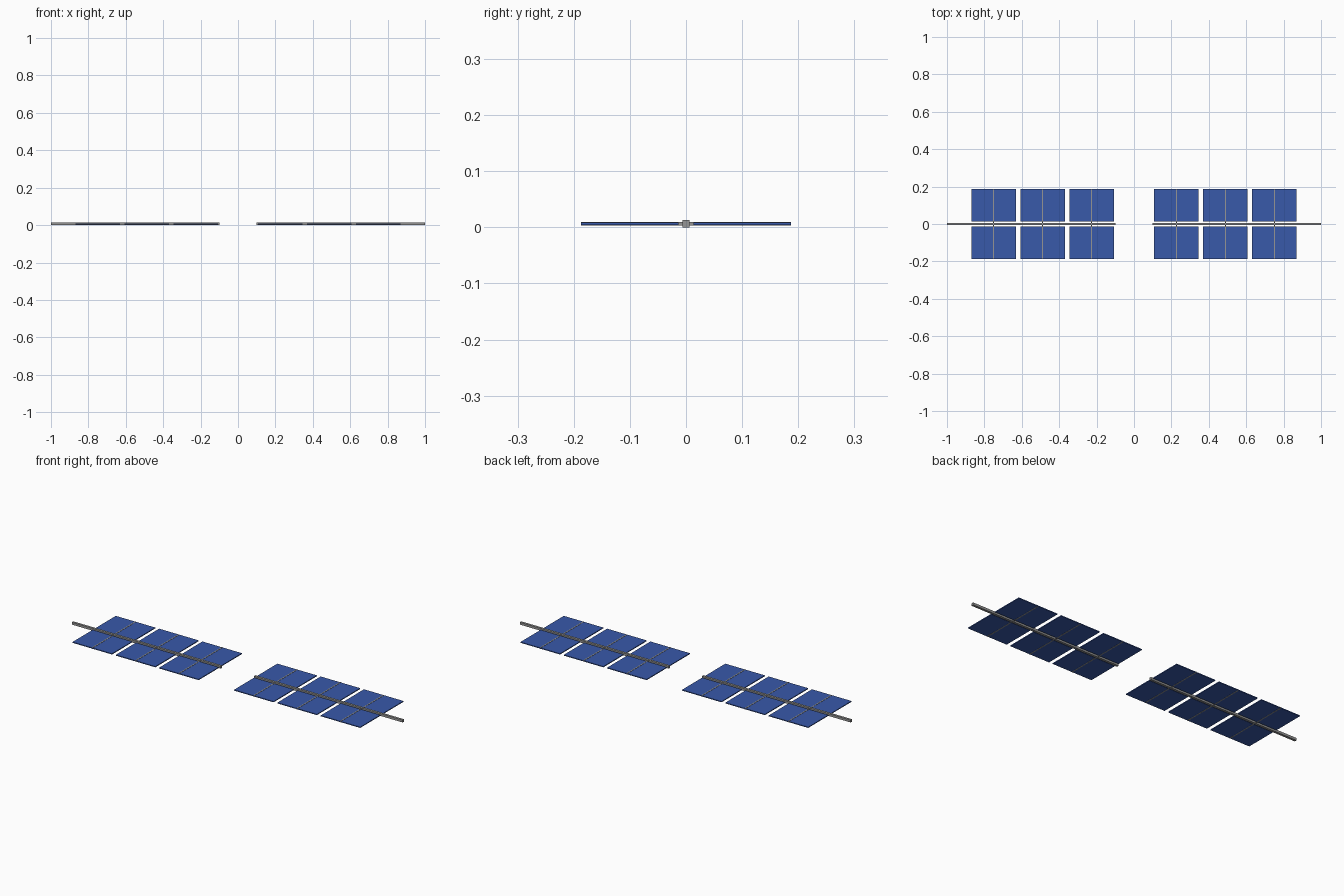
import bpy

if "Cube" in bpy.data.objects:
    bpy.data.objects.remove(bpy.data.objects["Cube"])

def material(name, rgb):
    m = bpy.data.materials.new(name)
    m.diffuse_color = (*rgb, 1.0)
    m.use_nodes = True
    m.node_tree.nodes["Principled BSDF"].inputs["Base Color"].default_value = m.diffuse_color
    return m


BLUE = material("panel blue", (0.04, 0.1, 0.4))
GREY = material("boom grey", (0.3, 0.3, 0.3))


def box(name, x0, x1, y0, y1, z0, z1, mat):
    bpy.ops.mesh.primitive_cube_add(
        size=1, location=((x0 + x1) / 2, (y0 + y1) / 2, (z0 + z1) / 2))
    ob = bpy.context.object
    ob.name = name
    ob.scale = (x1 - x0, y1 - y0, z1 - z0)
    ob.data.materials.append(mat)
    return ob


PANEL_W = 0.239     # width of one panel along the boom
PITCH = 0.262       # spacing between panels
FIRST = 0.107       # inner edge of the innermost panel
Y_IN, Y_OUT = 0.0135, 0.187

for side, label in ((-1, "left"), (1, "right")):
    # square boom carrying the wing
    b0, b1 = sorted((side * 0.1, side * 1.0))
    box(label + "_boom", b0, b1, -0.0063, 0.0063, 0, 0.013, GREY)

    for i in range(3):
        a = FIRST + i * PITCH
        x0, x1 = sorted((side * a, side * (a + PANEL_W)))
        xm = (x0 + x1) / 2
        # panels on both sides of the boom
        for s, row in ((-1, "front"), (1, "back")):
            y0, y1 = sorted((s * Y_IN, s * Y_OUT))
            box(f"panel_{label}_{row}_{i + 1}", x0, x1, y0, y1,
                0.0042, 0.0088, BLUE)
        # cross rib joining the two panels to the boom
        box(f"cross_rib_{label}_{i + 1}", xm - 0.003, xm + 0.003,
            -Y_OUT, Y_OUT, 0.0035, 0.0098, GREY)
